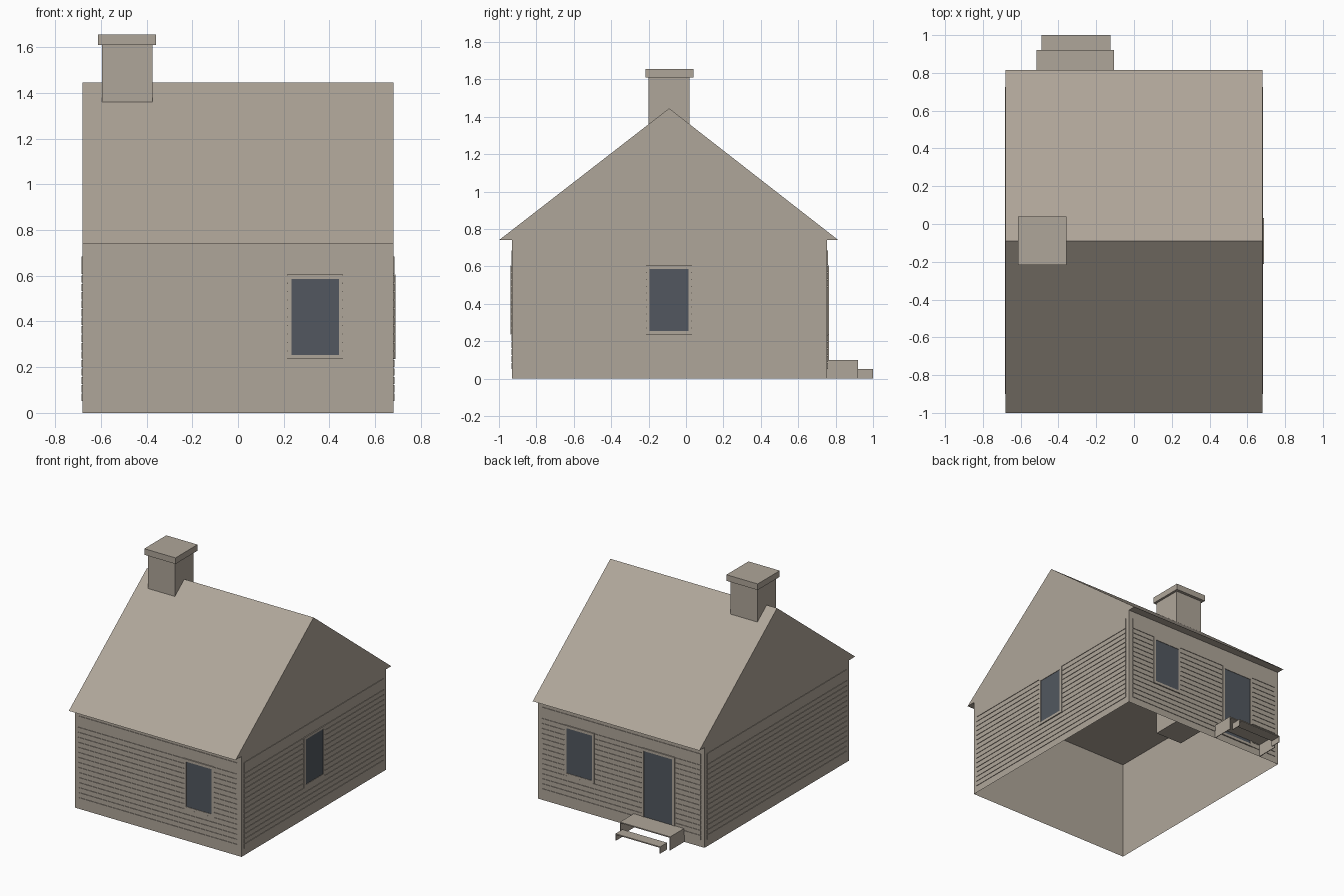
import bpy
import bmesh

if "Cube" in bpy.data.objects:
    bpy.data.objects.remove(bpy.data.objects["Cube"])


def make_material(name, color):
    mat = bpy.data.materials.new(name)
    mat.use_nodes = True
    mat.diffuse_color = (*color, 1)
    mat.node_tree.nodes["Principled BSDF"].inputs["Base Color"].default_value = (*color, 1)
    return mat


TAUPE = make_material("warm taupe", (0.43, 0.38, 0.32))
GLASS = make_material("dark slate glass", (0.085, 0.097, 0.115))


def add_box(bm, lo, hi, skip=()):
    """Box from corner to corner; skip leaves out sides such as 'bottom'."""
    (x0, y0, z0), (x1, y1, z1) = lo, hi
    low = [bm.verts.new(p) for p in ((x0, y0, z0), (x1, y0, z0), (x1, y1, z0), (x0, y1, z0))]
    top = [bm.verts.new((v.co.x, v.co.y, z1)) for v in low]
    sides = {"bottom": low[::-1], "top": top}
    for i, side in enumerate(("front", "left", "back", "right")):
        j = (i + 1) % 4
        sides[side] = [low[i], low[j], top[j], top[i]]
    for side, verts in sides.items():
        if side not in skip:
            bm.faces.new(verts)


def finish(name, bm, mat):
    mesh = bpy.data.meshes.new(name)
    bm.to_mesh(mesh)
    bm.free()
    mesh.materials.append(mat)
    obj = bpy.data.objects.new(name, mesh)
    bpy.context.collection.objects.link(obj)
    return obj


HALF_X, FRONT_Y, BACK_Y, EAVE_Z = 0.68, -0.93, 0.755, 0.74

# Hollow wall shell, open below
bm = bmesh.new()
add_box(bm, (-HALF_X, FRONT_Y, 0), (HALF_X, BACK_Y, EAVE_Z), skip=("bottom", "top"))
finish("walls", bm, TAUPE)

# Gabled roof with flat ceiling underneath
bm = bmesh.new()
profile = [(-1.0, EAVE_Z), (0.815, EAVE_Z), (-0.09, 1.445)]
end = bm.faces.new([bm.verts.new((-HALF_X, y, z)) for y, z in profile])
result = bmesh.ops.extrude_face_region(bm, geom=[end], use_keep_orig=True)
moved = [g for g in result["geom"] if isinstance(g, bmesh.types.BMVert)]
bmesh.ops.translate(bm, verts=moved, vec=(2 * HALF_X, 0, 0))
bmesh.ops.recalc_face_normals(bm, faces=bm.faces)
finish("roof", bm, TAUPE)

# Chimney shaft and cap
bm = bmesh.new()
add_box(bm, (-0.595, -0.2, 0.56), (-0.375, 0.018, 1.61))
finish("chimney_shaft", bm, TAUPE)
bm = bmesh.new()
add_box(bm, (-0.613, -0.217, 1.61), (-0.358, 0.04, 1.655))
finish("chimney_cap", bm, TAUPE)

# Each wall: axis along its normal, plane position, outward sign
WALLS = {
    "front": (1, FRONT_Y, -1),
    "back": (1, BACK_Y, 1),
    "left": (0, HALF_X, 1),
    "right": (0, -HALF_X, -1),
}


def wall_plate(bm, wall, u0, u1, z0, z1, depth):
    """Thin plate lying on the outside of a wall."""
    axis, pos, sign = WALLS[wall]
    d0, d1 = sorted((pos, pos + sign * depth))
    if axis == 1:
        add_box(bm, (u0, d0, z0), (u1, d1, z1))
    else:
        add_box(bm, (d0, u0, z0), (d1, u1, z1))


# Siding boards separated by narrow grooves
PITCH, GAP, BASE, BOARDS = 0.037, 0.005, 0.052, 16
for wall, (axis, pos, sign) in WALLS.items():
    u0, u1 = (-0.65, 0.645) if axis == 1 else (-0.9, 0.725)
    bm = bmesh.new()
    for i in range(BOARDS):
        z0 = BASE + i * PITCH
        z1 = 0.685 if i == BOARDS - 1 else z0 + PITCH - GAP
        wall_plate(bm, wall, u0, u1, z0, z1, 0.004)
    finish(wall + "_siding", bm, TAUPE)


# Framed openings: four bars around a glass plate
def opening(name, wall, u0, u1, z0, z1, bar=0.019):
    bm = bmesh.new()
    wall_plate(bm, wall, u0, u0 + bar, z0, z1, 0.009)
    wall_plate(bm, wall, u1 - bar, u1, z0, z1, 0.009)
    wall_plate(bm, wall, u0 + bar, u1 - bar, z0, z0 + bar, 0.009)
    wall_plate(bm, wall, u0 + bar, u1 - bar, z1 - bar, z1, 0.009)
    finish(name + "_frame", bm, TAUPE)
    bm = bmesh.new()
    wall_plate(bm, wall, u0 + bar, u1 - bar, z0 + bar, z1 - bar, 0.006)
    finish(name + "_glass", bm, GLASS)


opening("front_window", "front", 0.215, 0.46, 0.235, 0.605)
opening("side_window", "left", -0.213, 0.032, 0.235, 0.605)
opening("back_window", "back", 0.215, 0.46, 0.235, 0.605)
opening("back_door", "back", -0.44, -0.17, 0.05, 0.605)

# Hollow back steps: a tread on two thin side panels
for name, x0, x1, y0, y1, top in (
    ("upper_step", -0.515, -0.105, BACK_Y, 0.92, 0.1),
    ("lower_step", -0.49, -0.125, 0.92, 1.0, 0.05),
):
    bm = bmesh.new()
    add_box(bm, (x0, y0, top - 0.008), (x1, y1, top))
    for x in (x0, x1 - 0.005):
        add_box(bm, (x, y0, 0), (x + 0.005, y1, top - 0.008), skip=("top",))
    finish(name, bm, TAUPE)
